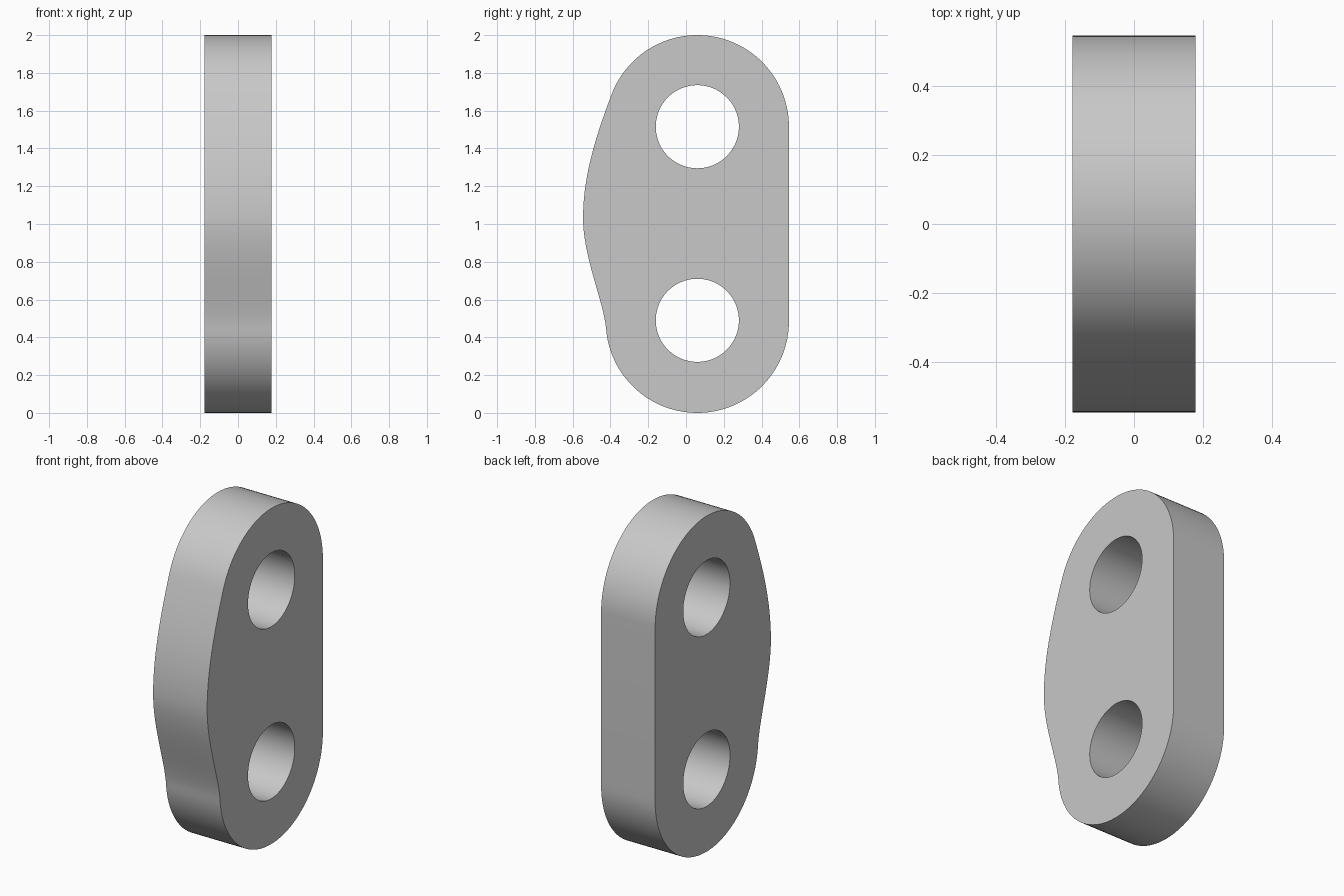
import bpy, bmesh
from math import cos, sin, radians, pi
from mathutils import Vector, Matrix
from mathutils.geometry import interpolate_bezier

cube = bpy.data.objects.get("Cube")
if cube:
    bpy.data.objects.remove(cube, do_unlink=True)

HALF = 0.178          # half thickness along x
CENTRE_Y = 0.06
TOP_Z, LOW_Z = 1.515, 0.485
END_R, HOLE_R = 0.485, 0.22


def arc(z, start, end, steps=48):
    """Points (y, z) along a rounded end, angles in degrees."""
    angles = [radians(start + (end - start) * i / steps) for i in range(steps + 1)]
    return [Vector((CENTRE_Y + END_R * cos(a), z + END_R * sin(a))) for a in angles]


def make_object(name, bm):
    mesh = bpy.data.meshes.new(name)
    bm.to_mesh(mesh)
    bm.free()
    obj = bpy.data.objects.new(name, mesh)
    bpy.context.collection.objects.link(obj)
    return obj


# Outline: rounded ends, bulging front edge, straight back edge
top = arc(TOP_Z, 0, 159)
bottom = arc(LOW_Z, 184, 360)
belly = Vector((-0.545, 1.03))
upper = interpolate_bezier(top[-1], Vector((-0.48, 1.46)), Vector((-0.545, 1.25)), belly, 25)
lower = interpolate_bezier(belly, Vector((-0.545, 0.83)), Vector((-0.44, 0.6)), bottom[0], 25)
outline = top + upper[1:] + lower[1:-1] + bottom

# Plate body
bm = bmesh.new()
face = bm.faces.new([bm.verts.new((-HALF, p[0], p[1])) for p in outline])
extruded = bmesh.ops.extrude_face_region(bm, geom=[face], use_keep_orig=True)
moved = [v for v in extruded["geom"] if isinstance(v, bmesh.types.BMVert)]
bmesh.ops.translate(bm, verts=moved, vec=(2 * HALF, 0, 0))
bmesh.ops.recalc_face_normals(bm, faces=bm.faces)
plate = make_object("link_plate", bm)

# Grey finish
grey = bpy.data.materials.new("plain grey")
grey.use_nodes = True
colour = (0.58, 0.58, 0.58, 1)
grey.diffuse_color = colour
grey.node_tree.nodes["Principled BSDF"].inputs["Base Color"].default_value = colour
plate.data.materials.append(grey)

bpy.ops.object.select_all(action="DESELECT")
bpy.context.view_layer.objects.active = plate
plate.select_set(True)

# Two through holes
for label, z in (("upper", TOP_Z), ("lower", LOW_Z + 0.005)):
    bm = bmesh.new()
    place = Matrix.Translation((0, CENTRE_Y, z)) @ Matrix.Rotation(pi / 2, 4, "Y")
    bmesh.ops.create_cone(bm, cap_ends=True, segments=96, radius1=HOLE_R,
                          radius2=HOLE_R, depth=1, matrix=place)
    cutter = make_object(label + "_hole_cutter", bm)
    cutter.hide_render = True
    cutter.data.materials.append(grey)
    cut = plate.modifiers.new(label + "_hole", "BOOLEAN")
    cut.operation = "DIFFERENCE"
    cut.solver = "EXACT"
    cut.object = cutter
    bpy.ops.object.modifier_apply(modifier=cut.name)
    bpy.data.objects.remove(cutter, do_unlink=True)

bpy.ops.object.shade_smooth_by_angle(angle=radians(30))
